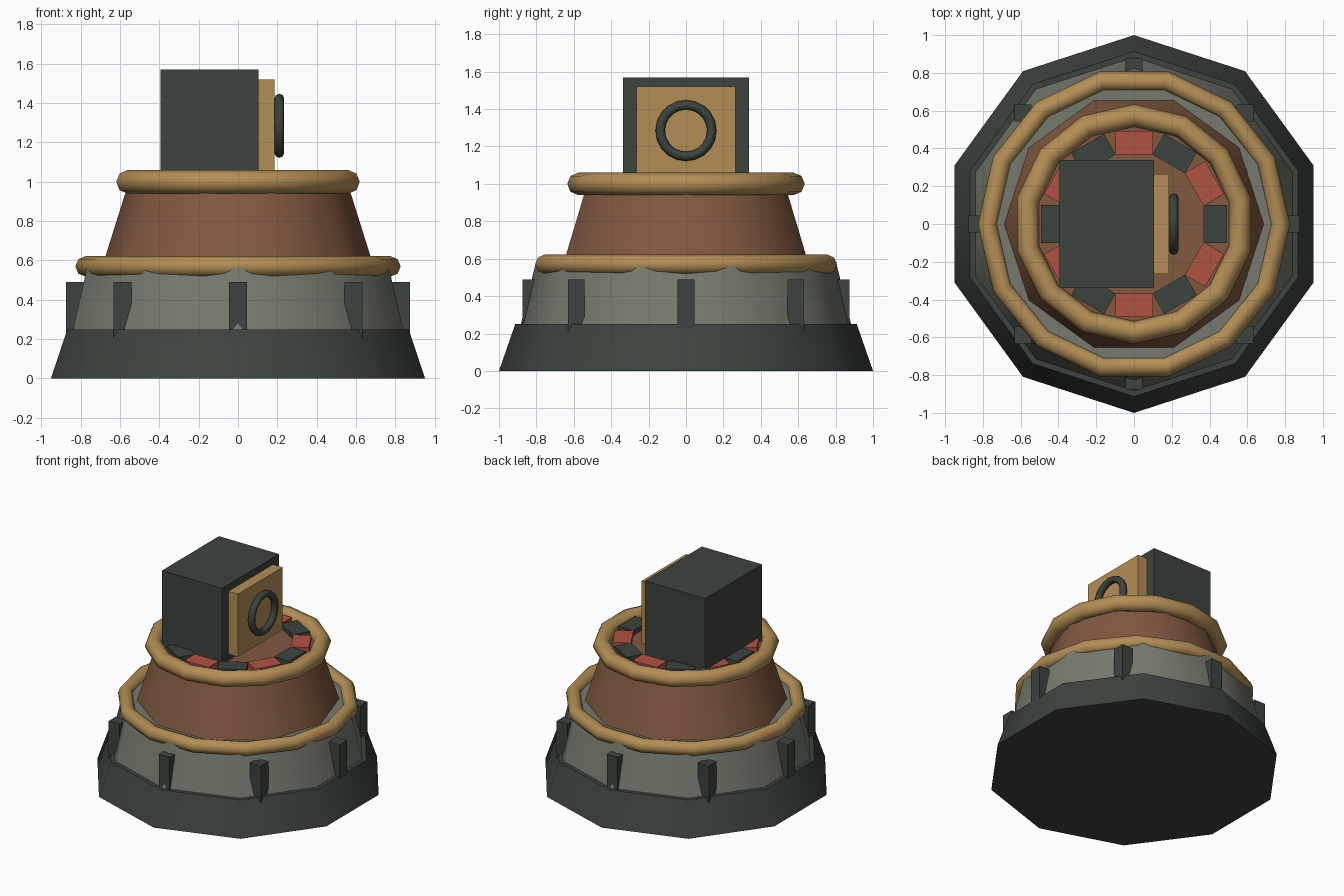
import bpy
from math import sin, cos, pi, radians

if "Cube" in bpy.data.objects:
    bpy.data.objects.remove(bpy.data.objects["Cube"], do_unlink=True)


def material(name, rgb):
    mat = bpy.data.materials.new(name)
    mat.use_nodes = True
    colour = (*rgb, 1)
    mat.diffuse_color = colour
    mat.node_tree.nodes["Principled BSDF"].inputs["Base Color"].default_value = colour
    return mat


dark = material("dark green grey", (0.045, 0.057, 0.047))
stone = material("stone grey", (0.18, 0.195, 0.155))
clay = material("clay brown", (0.22, 0.098, 0.051))
gold = material("dull gold", (0.45, 0.27, 0.09))
red = material("brick red", (0.45, 0.085, 0.055))


def finish(name, mat, smooth=False):
    obj = bpy.context.object
    obj.name = name
    obj.data.materials.append(mat)
    if smooth:
        bpy.ops.object.shade_smooth_by_angle(angle=radians(50))
    return obj


def box(name, mat, centre, size, turn=0):
    bpy.ops.mesh.primitive_cube_add(size=1, location=centre, rotation=(0, 0, turn))
    bpy.context.object.scale = size
    return finish(name, mat)


def tier(name, mat, r_low, r_high, z_low, z_high, turn=0):
    """Ten-sided tapered drum."""
    bpy.ops.mesh.primitive_cone_add(vertices=10, radius1=r_low, radius2=r_high,
                                    depth=z_high - z_low, rotation=(0, 0, turn),
                                    location=(0, 0, (z_low + z_high) / 2))
    return finish(name, mat, True)


def ring(name, mat, centre, major, minor, rotation=(0, 0, 0), segments=14):
    bpy.ops.mesh.primitive_torus_add(location=centre, rotation=rotation,
                                     major_radius=major, minor_radius=minor,
                                     major_segments=segments, minor_segments=8)
    return finish(name, mat, True)


# Stacked body (primitive drums start with a corner on the y axis)
tier("base", dark, 1.0, 0.913, 0, 0.25)
tier("lower_wall", stone, 0.885, 0.803, 0.24, 0.58)
tier("upper_wall", clay, 0.69, 0.555, 0.57, 1.0, pi / 2)

# Rims
ring("lower_rim", gold, (0, 0, 0.57), 0.775, 0.052)
ring("upper_rim", gold, (0, 0, 1.0), 0.575, 0.06, (0, 0, pi / 2))

# Square buttresses around the lower wall
for i in range(8):
    a = i * pi / 4
    box(f"buttress_{i + 1}", dark, (0.83 * cos(a), 0.83 * sin(a), 0.34), (0.09, 0.09, 0.3))

# Alternating floor tiles
for i in range(12):
    a = i * pi / 6
    box(f"floor_tile_{i + 1}", red if i % 2 else dark,
        (0.43 * cos(a), 0.43 * sin(a), 1.01), (0.125, 0.2, 0.05), a)

# Head with face plate and eye ring
box("head", dark, (-0.145, 0, 1.285), (0.5, 0.675, 0.57))
box("face_plate", gold, (0.143, 0, 1.285), (0.084, 0.53, 0.47))
ring("eye_ring", dark, (0.21, 0, 1.285), 0.138, 0.025, (0, pi / 2, 0), 20)
